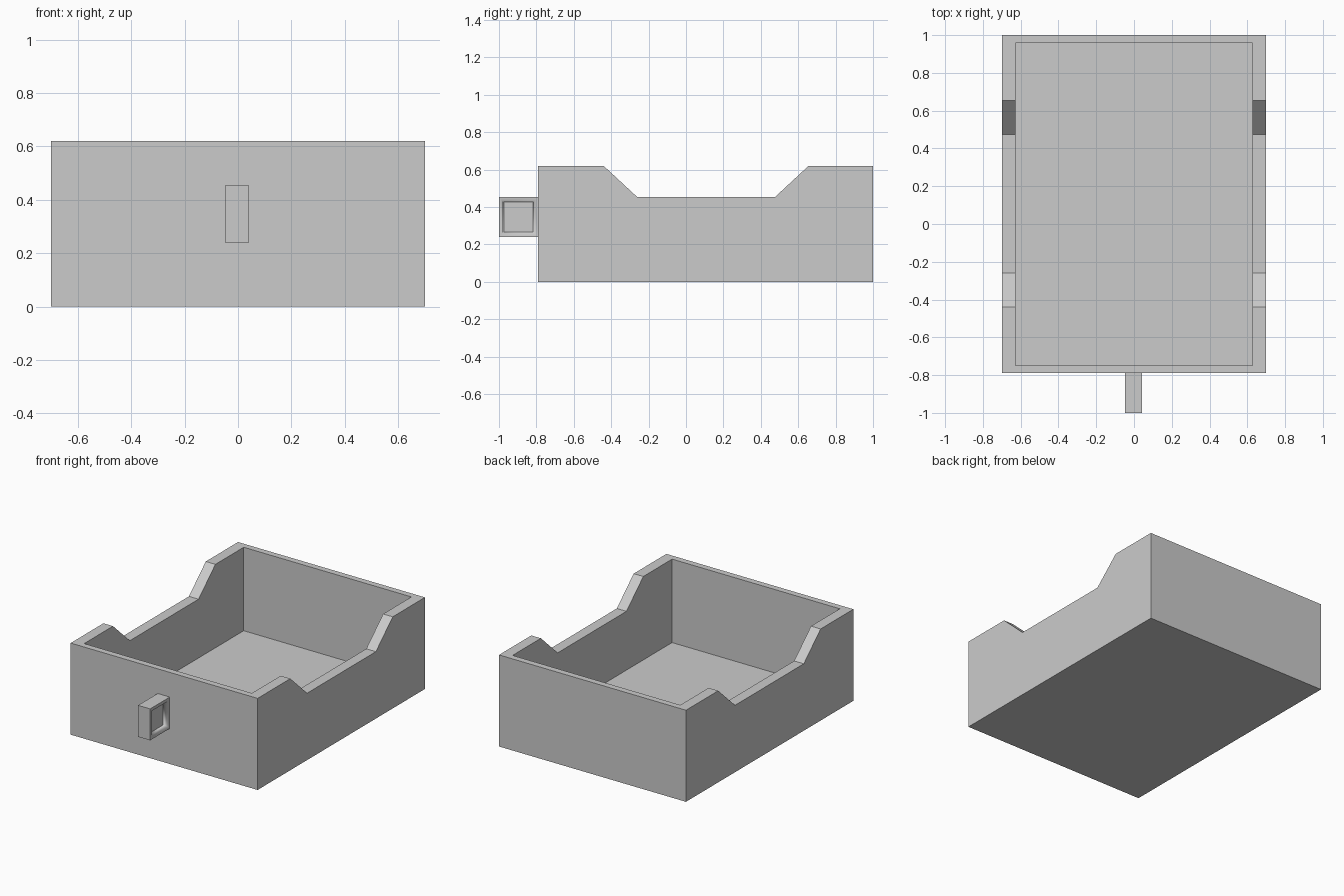
import bpy, bmesh
from mathutils import Vector

if "Cube" in bpy.data.objects:
    bpy.data.objects.remove(bpy.data.objects["Cube"])


def make_object(name, bm):
    bmesh.ops.recalc_face_normals(bm, faces=bm.faces)
    mesh = bpy.data.meshes.new(name)
    bm.to_mesh(mesh)
    bm.free()
    obj = bpy.data.objects.new(name, mesh)
    bpy.context.collection.objects.link(obj)
    return obj


def box(lo, hi):
    bm = bmesh.new()
    bmesh.ops.create_cube(bm, size=1)
    for v in bm.verts:
        v.co = Vector([lo[i] + (v.co[i] + 0.5) * (hi[i] - lo[i]) for i in range(3)])
    return bm


# Tray body: side profile with a dipped rim, extruded across the width
profile = [(-0.79, 0), (1.0, 0), (1.0, 0.62), (0.655, 0.62),
           (0.475, 0.453), (-0.26, 0.453), (-0.44, 0.62), (-0.79, 0.62)]
bm = bmesh.new()
side = bm.faces.new([bm.verts.new((-0.7, y, z)) for y, z in profile])
ext = bmesh.ops.extrude_face_region(bm, geom=[side], use_keep_orig=True)
bmesh.ops.translate(bm, vec=(1.4, 0, 0),
                    verts=[g for g in ext["geom"] if isinstance(g, bmesh.types.BMVert)])
tray = make_object("drawer_tray", bm)

# Hollow interior
cutter = make_object("cavity_cutter", box((-0.628, -0.748, 0.055), (0.628, 0.958, 1.0)))
cutter.hide_render = True
mod = tray.modifiers.new("hollow", "BOOLEAN")
mod.operation = "DIFFERENCE"
mod.solver = "EXACT"
mod.object = cutter
bpy.context.view_layer.objects.active = tray
bpy.ops.object.modifier_apply(modifier=mod.name)
bpy.data.objects.remove(cutter)

# Handle: small block with a recessed panel on its right side
bm = box((-0.048, -1.0, 0.24), (0.042, -0.79, 0.453))
bmesh.ops.recalc_face_normals(bm, faces=bm.faces)
panel = max(bm.faces, key=lambda f: f.calc_center_median().x)
rim = bmesh.ops.inset_region(bm, faces=[panel], thickness=0.03)["faces"]
walls = bmesh.ops.inset_region(bm, faces=[panel], thickness=0.008, depth=-0.03)["faces"]
for f in rim + walls:
    f.smooth = True
make_object("drawer_handle", bm)
